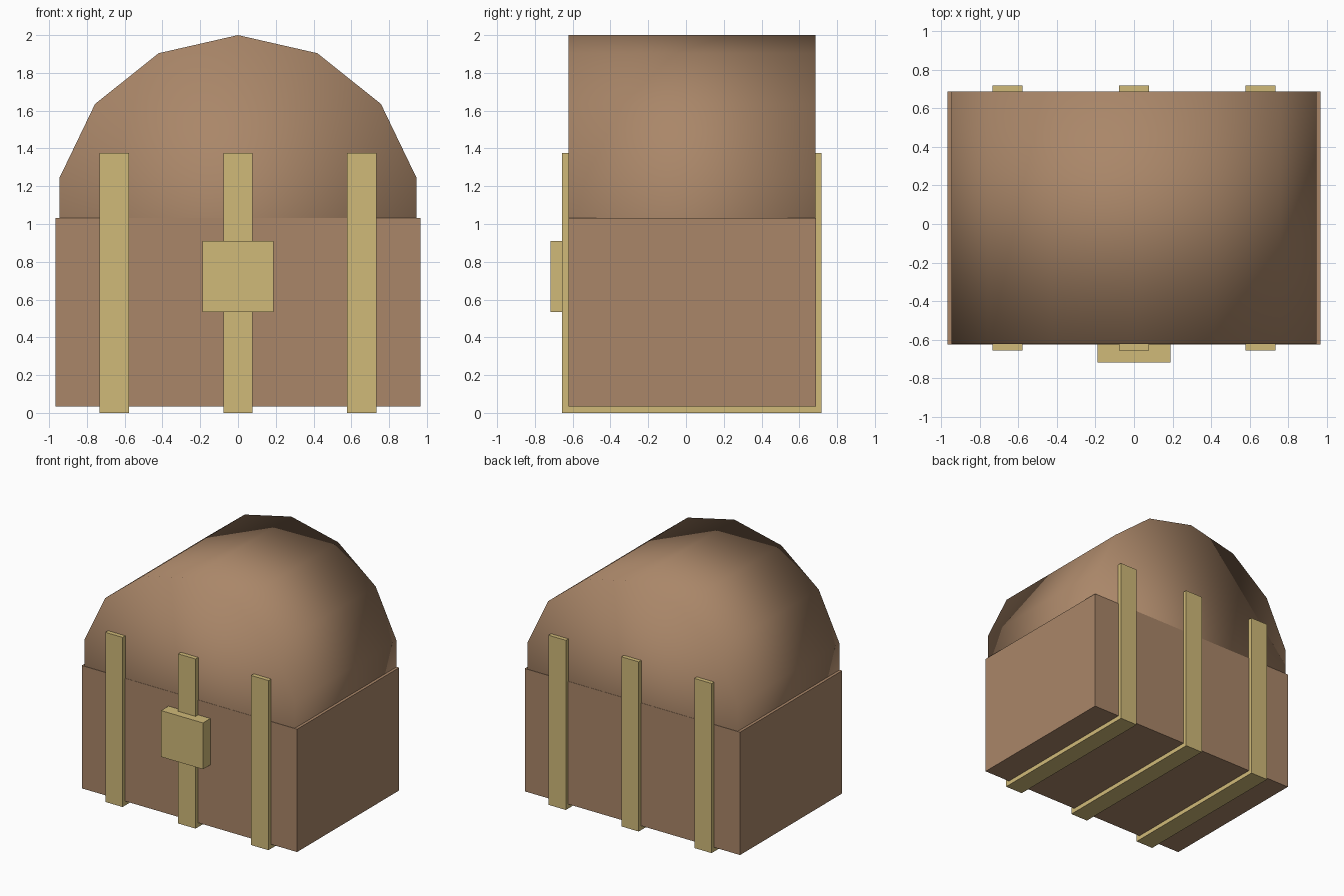
import bpy
import math

if "Cube" in bpy.data.objects:
    bpy.data.objects.remove(bpy.data.objects["Cube"])


def material(name, color):
    m = bpy.data.materials.new(name)
    m.diffuse_color = (*color, 1)
    m.use_nodes = True
    m.node_tree.nodes["Principled BSDF"].inputs["Base Color"].default_value = m.diffuse_color
    return m


wood = material("wood", (0.40, 0.24, 0.14))
brass = material("brass", (0.63, 0.49, 0.19))


def box(name, low, high, mat):
    center = [(a + b) / 2 for a, b in zip(low, high)]
    bpy.ops.mesh.primitive_cube_add(size=1, location=center)
    ob = bpy.context.object
    ob.name = name
    ob.scale = [b - a for a, b in zip(low, high)]
    bpy.ops.object.transform_apply(location=False, rotation=False, scale=True)
    ob.data.materials.append(mat)
    return ob


# Chest body
FRONT, BACK = -0.623, 0.687
box("chest_body", (-0.967, FRONT, 0.035), (0.967, BACK, 1.032), wood)

# Rounded lid: 14-sided barrel along y, lower half sunk in the body
bpy.ops.mesh.primitive_cylinder_add(
    vertices=14, radius=0.968, depth=BACK - FRONT - 0.004,
    location=(0, (FRONT + BACK) / 2, 1.032), rotation=(math.pi / 2, 0, 0))
lid = bpy.context.object
lid.name = "lid"
lid.data.materials.append(wood)
bpy.ops.object.shade_smooth()

# Metal straps wrapping front, bottom and back
for name, x in (("left", -0.655), ("middle", 0), ("right", 0.655)):
    box(name + "_strap", (x - 0.078, -0.656, 0), (x + 0.078, 0.718, 1.377), brass)

# Lock plate
box("lock", (-0.188, -0.718, 0.535), (0.188, -0.6, 0.911), brass)
